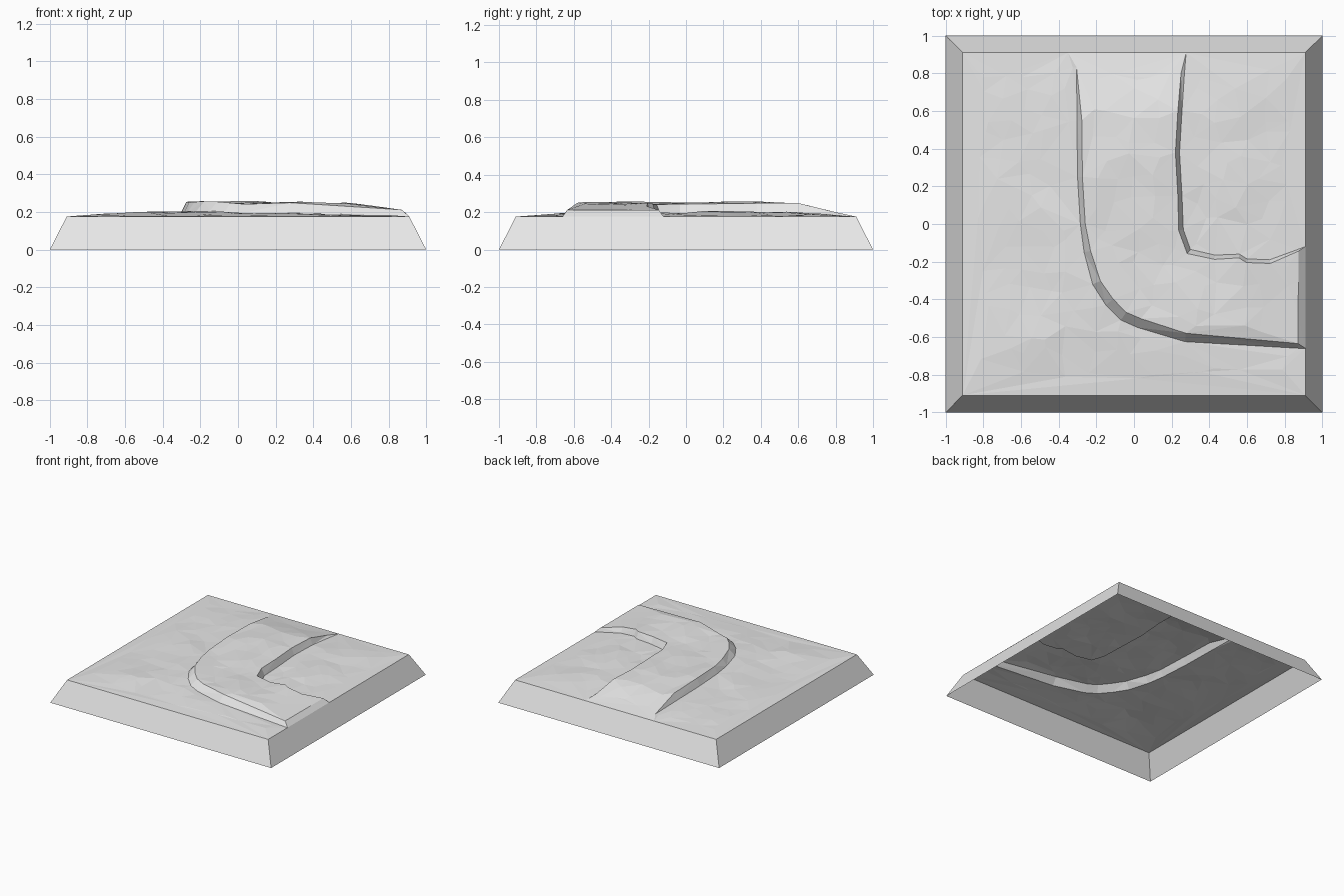
import bpy
import bmesh
import random
from mathutils import Vector, noise
from mathutils.geometry import delaunay_2d_cdt, intersect_point_line

cube = bpy.data.objects.get("Cube")
if cube:
    bpy.data.objects.remove(cube)

random.seed(4)
EDGE = 0.91   # half width of the top
RIM = 0.176   # height of the top's edge
RAMP_X = 0.87

stone = bpy.data.materials.new("light_grey_stone")
stone.use_nodes = True
stone.diffuse_color = (0.8, 0.8, 0.8, 1)
stone.node_tree.nodes["Principled BSDF"].inputs["Base Color"].default_value = (0.8, 0.8, 0.8, 1)

# Foot of each road bank: x, y, bank width
outer = [(-0.35, EDGE, 0), (-0.325, 0.83, .02), (-0.303, 0.55, .026), (-0.3, 0.25, .026),
         (-0.285, 0, .026), (-0.265, -0.15, .035), (-0.22, -0.32, .045), (-0.15, -0.43, .05),
         (-0.07, -0.51, .05), (0.02, -0.55, .05), (0.27, -0.625, .045), (RAMP_X, -0.66, .025),
         (EDGE, -0.66, 0)]
inner = [(0.277, EDGE, 0), (0.268, 0.8, .018), (0.255, 0.6, .022), (0.242, 0.38, .022),
         (0.255, 0.15, .022), (0.262, -0.03, .025), (0.3, -0.135, .028), (0.43, -0.165, .023),
         (0.56, -0.16, .02), (0.6, -0.185, .02), (0.72, -0.19, .02), (RAMP_X, -0.135, .01),
         (EDGE, -0.12, 0)]


def bank(points, side):
    """Foot line and crest line, the crest moved sideways by the bank width."""
    foot = [Vector(p[:2]) for p in points]
    crest = []
    for i, p in enumerate(points):
        along = (foot[min(i + 1, len(foot) - 1)] - foot[max(i - 1, 0)]).normalized()
        crest.append(foot[i] + side * p[2] * Vector((-along.y, along.x)))
    return foot, crest


outer_foot, outer_crest = bank(outer, 1)
inner_foot, inner_crest = bank(inner, -1)
road = outer_crest + inner_crest[::-1]


def on_road(p):
    inside = False
    for a, b in zip(road, road[1:] + road[:1]):
        if (a.y > p.y) != (b.y > p.y) and p.x < a.x + (p.y - a.y) * (b.x - a.x) / (b.y - a.y):
            inside = not inside
    return inside


def near_line(p, line, gap):
    for a, b in zip(line, line[1:]):
        q, t = intersect_point_line(p, a, b)
        t = min(max(t, 0), 1)
        if (a.lerp(b, t) - p).length < gap:
            return True
    return False


def height(p, raised):
    """Gently bumpy ground that flattens at the rim, with the road lifted above it."""
    d = max(0, min(EDGE - abs(p.x), EDGE - abs(p.y)))
    e = min(1, d / 0.35)
    bump = noise.noise(Vector((p.x * 4, p.y * 4, 0.3)))
    z = RIM + e * (0.02 + 0.018 * bump)
    if raised:
        back = min(1, max(0, EDGE - p.y) / 0.3)
        end = min(1, max(0, EDGE - p.x) / 0.04)
        z += back * end * (0.033 + 0.02 * e)
    return z


# Points and fixed edges of the top
points, heights, edges = [], [], []


def add_point(p, raised):
    for i, q in enumerate(points):
        if (q - p).length < 0.0005:
            return i
    points.append(p)
    heights.append(height(p, raised))
    return len(points) - 1


def add_line(line, raised):
    ids = [add_point(p, raised) for p in line]
    edges.extend((a, b) for a, b in zip(ids, ids[1:]))


corners = [Vector((sx * EDGE, sy * EDGE)) for sx, sy in ((-1, -1), (1, -1), (1, 1), (-1, 1))]
for c in corners:
    add_point(c, False)
for foot, crest in ((outer_foot, outer_crest), (inner_foot, inner_crest)):
    add_line(foot, False)
    add_line(crest, True)

# Break line where the road ramps down at its side end
add_line([outer_crest[-2].lerp(inner_crest[-2], t / 3) for t in range(4)], True)

# Scattered ground points
lines = (outer_foot, outer_crest, inner_foot, inner_crest)
STEP = 0.115
for i in range(-7, 8):
    for j in range(-7, 8):
        p = Vector((i * STEP + random.uniform(-.04, .04), j * STEP + random.uniform(-.04, .04)))
        if abs(p.x) > 0.83 or abs(p.y) > 0.83:
            continue
        if any(near_line(p, line, 0.035) for line in lines):
            continue
        add_point(p, on_road(p))

verts, _, faces, origin, _, _ = delaunay_2d_cdt(points, edges, [], 0, 0.0001)

bm = bmesh.new()
top = []
for v, src in zip(verts, origin):
    z = heights[src[0]] if src else height(v, False)
    top.append(bm.verts.new((v.x, v.y, z)))
for f in faces:
    bm.faces.new([top[i] for i in f])

# Sloping skirt around the top, open underneath
border = [e for e in bm.edges if len(e.link_faces) == 1]
skirt = bmesh.ops.extrude_edge_only(bm, edges=border)["geom"]
for v in skirt:
    if isinstance(v, bmesh.types.BMVert):
        v.co = (v.co.x / EDGE, v.co.y / EDGE, 0)
bmesh.ops.recalc_face_normals(bm, faces=bm.faces[:])
if sum(f.normal.z for f in bm.faces) < 0:
    bmesh.ops.reverse_faces(bm, faces=bm.faces[:])

mesh = bpy.data.meshes.new("terrain_tile")
bm.to_mesh(mesh)
bm.free()
mesh.materials.append(stone)
tile = bpy.data.objects.new("terrain_tile_with_raised_road", mesh)
bpy.context.collection.objects.link(tile)
